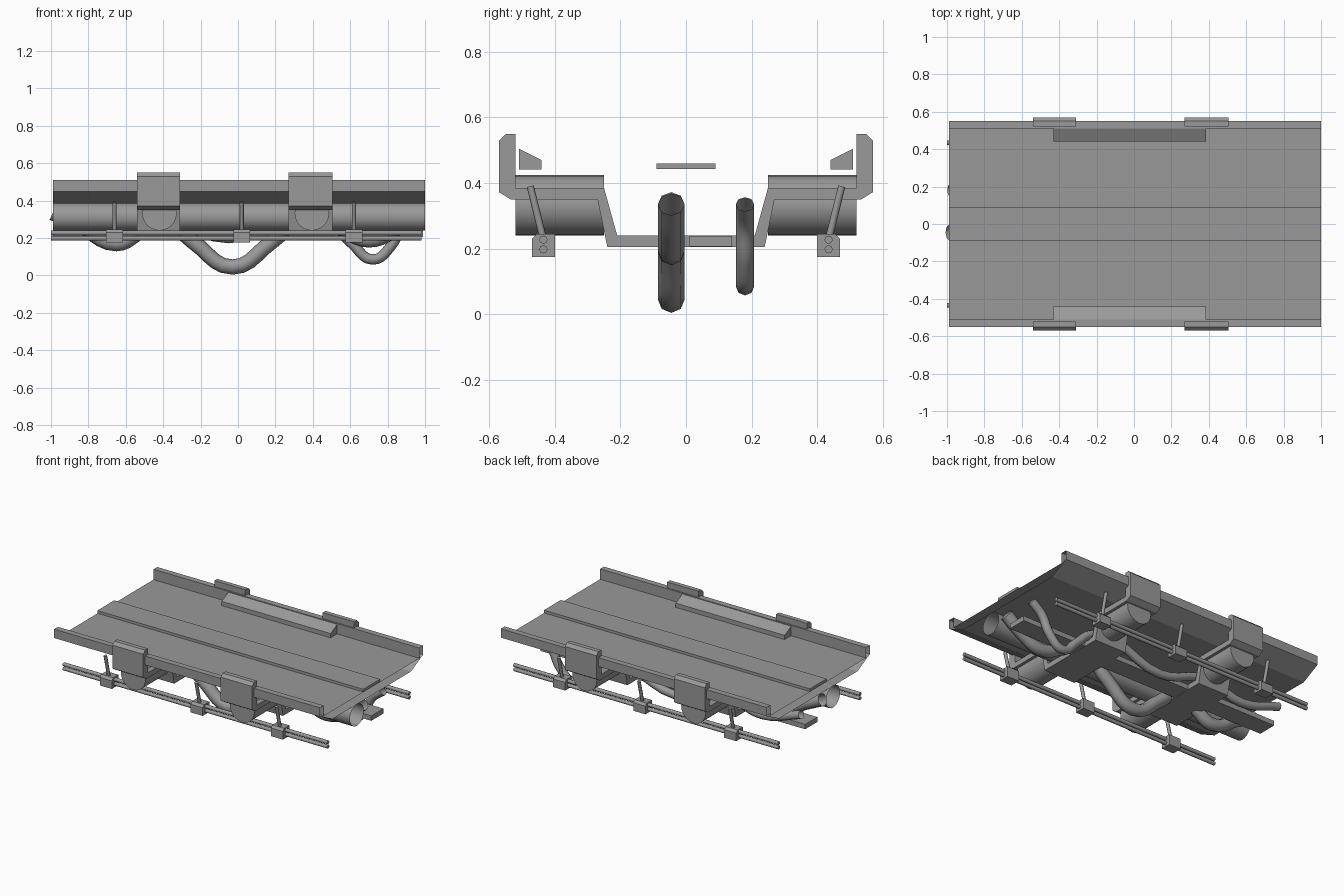
import bpy, bmesh, math
from mathutils import Vector

cube = bpy.data.objects.get("Cube")
if cube:
    bpy.data.objects.remove(cube, do_unlink=True)

grey = bpy.data.materials.new("plain grey")
grey.use_nodes = True
GREY = (0.32, 0.32, 0.32, 1)
grey.diffuse_color = GREY
grey.node_tree.nodes["Principled BSDF"].inputs["Base Color"].default_value = GREY


def finish(name, bm, smooth=False):
    bmesh.ops.recalc_face_normals(bm, faces=bm.faces)
    mesh = bpy.data.meshes.new(name)
    bm.to_mesh(mesh)
    bm.free()
    obj = bpy.data.objects.new(name, mesh)
    bpy.context.collection.objects.link(obj)
    mesh.materials.append(grey)
    if smooth:
        mesh.shade_smooth()
    return obj


def extrude_x(name, profile, x0, x1, caps=True):
    """Sweep a closed (y, z) outline along x."""
    bm = bmesh.new()
    a = [bm.verts.new((x0, y, z)) for y, z in profile]
    b = [bm.verts.new((x1, y, z)) for y, z in profile]
    n = len(profile)
    for i in range(n):
        j = (i + 1) % n
        bm.faces.new((a[i], a[j], b[j], b[i]))
    if caps:
        bm.faces.new(a)
        bm.faces.new(b)
    return finish(name, bm)


def rect(y0, y1, z0, z1):
    return [(y0, z0), (y1, z0), (y1, z1), (y0, z1)]


def mirrored(half):
    """Complete a half outline given on the +y side."""
    return half + [(-y, z) for y, z in reversed(half)]


def tube(name, p, q, r, sides=24, caps=False, smooth=True):
    p, q = Vector(p), Vector(q)
    bm = bmesh.new()
    bmesh.ops.create_cone(bm, cap_ends=caps, segments=sides, radius1=r, radius2=r,
                          depth=(q - p).length)
    turn = (q - p).to_track_quat('Z', 'Y')
    for v in bm.verts:
        v.co = turn @ v.co + (p + q) / 2
    obj = finish(name, bm)
    for f in obj.data.polygons:
        f.use_smooth = smooth and len(f.vertices) == 4
    return obj


def hose(name, y, r, points):
    """Sagging hose through (x, z) points in one vertical plane."""
    curve = bpy.data.curves.new(name, 'CURVE')
    curve.dimensions = '3D'
    curve.bevel_depth = r
    curve.bevel_resolution = 2
    curve.resolution_u = 5
    spline = curve.splines.new('BEZIER')
    spline.bezier_points.add(len(points) - 1)
    for bp, (x, z) in zip(spline.bezier_points, points):
        bp.co = (x, y, z)
        bp.handle_left_type = bp.handle_right_type = 'AUTO'
    curve.materials.append(grey)
    obj = bpy.data.objects.new(name, curve)
    bpy.context.collection.objects.link(obj)


# Deck tray with raised lips and bevelled underside, open at the ends
extrude_x("deck", mirrored([(0.42, 0.385), (0.55, 0.45), (0.55, 0.51),
                            (0.51, 0.51), (0.51, 0.44)]), -0.99, 1, caps=False)
extrude_x("centre_walkway", rect(-0.09, 0.09, 0.442, 0.46), -0.99, 1)

# Cradle frames wrapping under the deck and over the lips
cradle = mirrored([(0.24, 0.205), (0.27, 0.35), (0.535, 0.35), (0.57, 0.372),
                   (0.57, 0.53), (0.55, 0.55), (0.52, 0.55), (0.52, 0.385),
                   (0.25, 0.385), (0.21, 0.24)])
for label, x0, x1 in (("left", 0.27, 0.505), ("right", -0.54, -0.31)):
    extrude_x(label + "_cradle", cradle, x0, x1)

# Parts repeated on the front and back sides
for label, s in (("front", -1), ("back", 1)):
    extrude_x(label + "_ramp", [(s * y, z) for y, z in
              ((0.44, 0.441), (0.51, 0.441), (0.51, 0.505), (0.44, 0.47))], -0.43, 0.385)
    for x in (-0.42, 0.395):
        tube(label + "_drum", (x, s * 0.25, 0.332), (x, s * 0.52, 0.332), 0.092, caps=True)
    for z in (0.198, 0.227):
        tube(label + "_rail", (-1, s * 0.435, z), (0.98, s * 0.435, z), 0.0125, 8, True)
    for x in (-0.66, 0.02, 0.62):
        extrude_x(label + "_rail_clamp", [(s * y, z) for y, z in
                  ((0.40, 0.175), (0.47, 0.175), (0.47, 0.23), (0.455, 0.245), (0.40, 0.245))],
                  x - 0.045, x + 0.045)
        tube(label + "_rail_hanger", (x, s * 0.438, 0.24), (x, s * 0.475, 0.39), 0.011, 8, True)

# Long pipe and beam lying on the cradles
tube("long_pipe", (-0.99, -0.158, 0.313), (1, -0.158, 0.313), 0.074)
extrude_x("long_beam", rect(0.01, 0.14, 0.206, 0.239), -0.99, 0.99)

# Sagging hoses
hose("thick_hose", -0.045, 0.041,
     [(-0.99, 0.335), (-0.85, 0.27), (-0.65, 0.17), (-0.53, 0.23), (-0.42, 0.31), (-0.24, 0.18),
      (-0.03, 0.045), (0.18, 0.18), (0.38, 0.325), (0.53, 0.26), (0.70, 0.19),
      (0.85, 0.25), (0.97, 0.335)])
hose("thin_hose", 0.18, 0.028,
     [(-0.99, 0.32), (-0.7, 0.24), (-0.42, 0.30), (-0.05, 0.20), (0.38, 0.31), (0.5, 0.27),
      (0.61, 0.17), (0.72, 0.085), (0.82, 0.16), (0.88, 0.27), (0.96, 0.335)])
